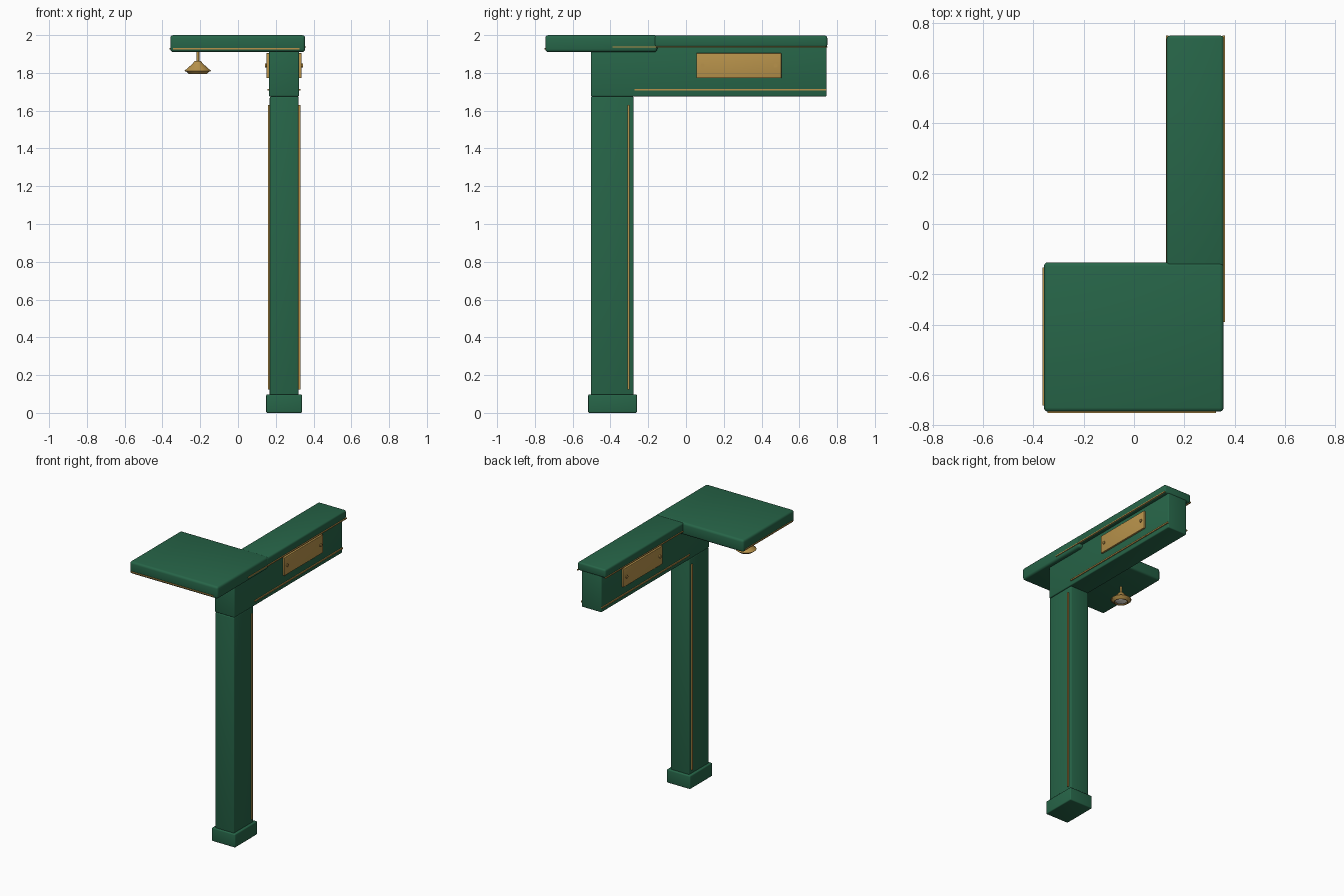
import bpy, bmesh, math

if "Cube" in bpy.data.objects:
    bpy.data.objects.remove(bpy.data.objects["Cube"])


def material(name, color):
    m = bpy.data.materials.new(name)
    m.diffuse_color = color
    m.use_nodes = True
    m.node_tree.nodes["Principled BSDF"].inputs["Base Color"].default_value = m.diffuse_color
    return m


GREEN = material("green_paint", (0.02, 0.13, 0.065, 1))
GOLD = material("brass", (0.48, 0.29, 0.07, 1))
WHITE = material("warm_glass", (0.85, 0.82, 0.72, 1))


def finish(name, bm, mat):
    me = bpy.data.meshes.new(name)
    bm.normal_update()
    bm.to_mesh(me)
    bm.free()
    ob = bpy.data.objects.new(name, me)
    bpy.context.collection.objects.link(ob)
    me.materials.append(mat)
    bpy.context.view_layer.objects.active = ob
    ob.select_set(True)
    bpy.ops.object.shade_smooth_by_angle(angle=math.radians(35))
    ob.select_set(False)
    return ob


def box(name, x, y, z, mat=GREEN, bevel=0.0):
    bm = bmesh.new()
    bmesh.ops.create_cube(bm, size=1)
    for v in bm.verts:
        for i, (lo, hi) in enumerate((x, y, z)):
            v.co[i] = lo + (v.co[i] + 0.5) * (hi - lo)
    if bevel:
        bmesh.ops.bevel(bm, geom=bm.edges[:], offset=bevel, segments=3,
                        profile=0.5, affect='EDGES')
    return finish(name, bm, mat)


def lathe(name, profile, at, mat, axis='Z', steps=32):
    bm = bmesh.new()
    vs = [bm.verts.new((r, 0, z)) for r, z in profile]
    es = [bm.edges.new(p) for p in zip(vs, vs[1:])]
    bmesh.ops.spin(bm, geom=vs + es, cent=(0, 0, 0), axis=(0, 0, 1),
                   angle=math.tau, steps=steps)
    bmesh.ops.remove_doubles(bm, verts=bm.verts, dist=1e-5)
    bmesh.ops.recalc_face_normals(bm, faces=bm.faces)
    ob = finish(name, bm, mat)
    ob.location = at
    if axis == 'X':
        ob.rotation_euler.y = math.pi / 2
    return ob


# Post and beam
box("foot_block", (0.149, 0.339), (-0.518, -0.26), (0, 0.098), bevel=0.007)
box("post", (0.168, 0.32), (-0.504, -0.277), (0.09, 1.675), bevel=0.007)
box("beam", (0.164, 0.324), (-0.504, 0.745), (1.675, 1.945), bevel=0.007)

# Roof slabs
box("beam_cap", (0.13, 0.356), (-0.17, 0.748), (1.936, 1.997), bevel=0.012)
box("canopy", (-0.358, 0.356), (-0.745, -0.152), (1.91, 2.0), bevel=0.016)

# Parts repeated on both faces of the beam and post
CX = 0.244
for side, s in (("right", 1), ("left", -1)):
    def span(a, b):
        return tuple(sorted((CX + s * a, CX + s * b)))

    box(f"post_trim_{side}", span(0.074, 0.086), (-0.309, -0.299), (0.125, 1.63), GOLD)
    box(f"beam_trim_{side}", span(0.078, 0.087), (-0.272, 0.745), (1.706, 1.716), GOLD)
    box(f"cap_trim_{side}", span(0.108, 0.117), (-0.39, 0.748), (1.934, 1.941), GOLD)
    box(f"sign_plate_{side}", span(0.078, 0.093), (0.055, 0.505), (1.772, 1.905), GOLD, 0.003)
    for i, y in enumerate((0.088, 0.474)):
        lathe(f"sign_screw_{side}_{i}", [(0, -0.006), (0.011, -0.006), (0.011, 0.005), (0, 0.005)],
              (CX + s * 0.095, y, 1.839), GOLD, 'X', 16)

# Canopy edge trims
box("canopy_trim_front", (-0.343, 0.325), (-0.75, -0.742), (1.923, 1.931), GOLD)
box("canopy_trim_left", (-0.363, -0.355), (-0.72, -0.172), (1.923, 1.931), GOLD)

# Hanging lamp
lamp = (-0.213, -0.39, 0)
lathe("lamp_rod", [(0, 1.845), (0.008, 1.845), (0.008, 1.915), (0, 1.915)], lamp, GOLD, steps=16)
lathe("lamp_shade", [(0, 1.862), (0.018, 1.862), (0.026, 1.85), (0.07, 1.811),
                     (0.066, 1.807), (0.02, 1.842), (0, 1.842)], lamp, GOLD)
lathe("lamp_rim", [(0.066, 1.811), (0.047, 1.793), (0.042, 1.793), (0.06, 1.811),
                   (0.066, 1.811)], lamp, GOLD)
lathe("lamp_bulb", [(0, 1.84), (0.025, 1.832), (0.044, 1.812), (0.042, 1.803),
                    (0.025, 1.796), (0, 1.794)], lamp, WHITE)
